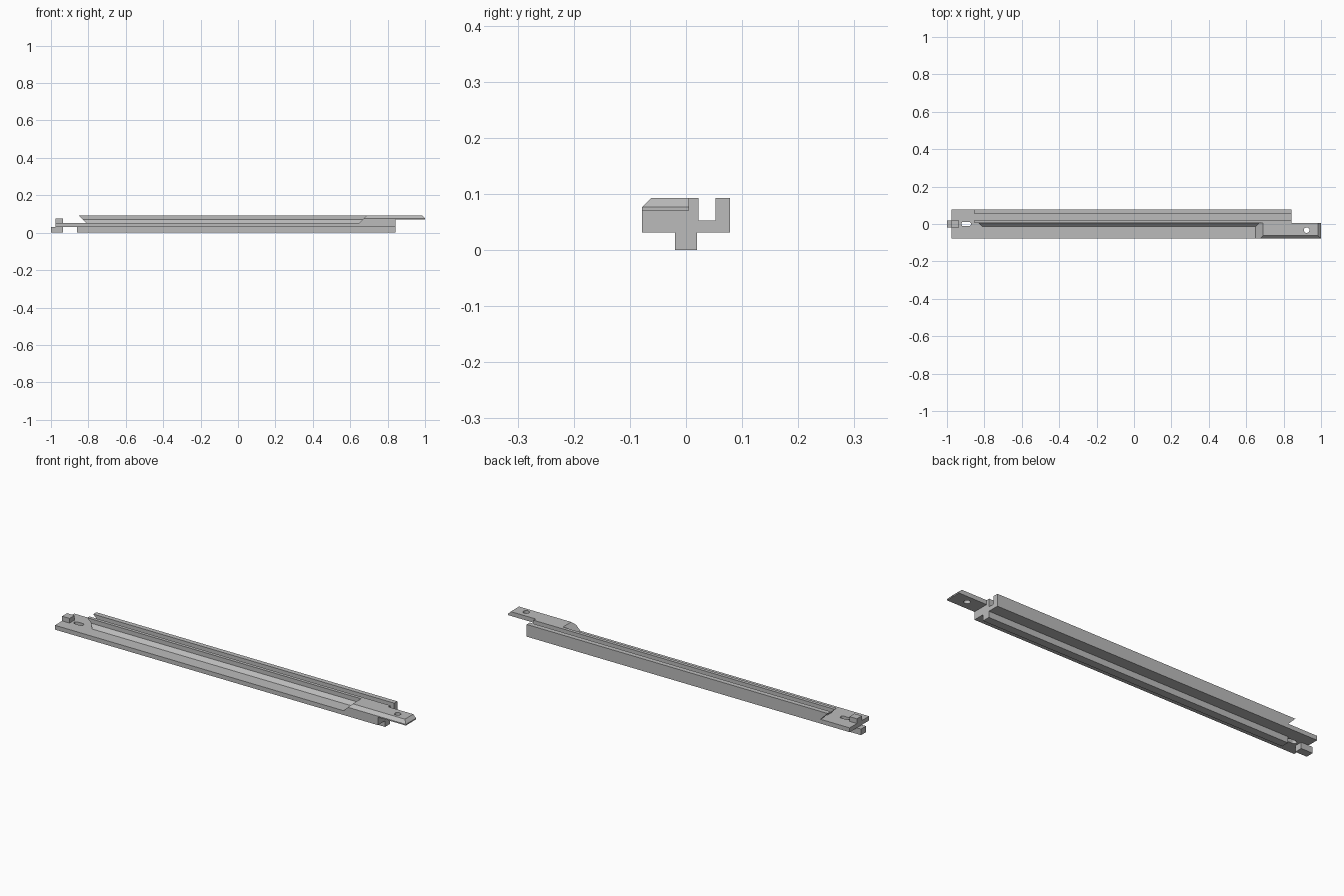
import bpy, bmesh
from math import pi, cos, sin
from mathutils import Vector

cube = bpy.data.objects.get("Cube")
if cube:
    bpy.data.objects.remove(cube)

grey = bpy.data.materials.new("plain grey")
grey.use_nodes = True
grey.diffuse_color = (0.5, 0.5, 0.5, 1)
grey.node_tree.nodes["Principled BSDF"].inputs["Base Color"].default_value = (0.5, 0.5, 0.5, 1)

# Shared levels and widths
BACK, FRONT = 0.078, -0.078
BED, DECK, TOP = 0.031, 0.053, 0.093
LIP, UNDER = 0.077, 0.071
STEM = 0.02
END = 0.843
RIB_FRONT = 0.005


def prism(name, profile, axis, start, stop, cuts=()):
    """Extrude a 2D profile along an axis, then slice off corners by (point, outward normal)."""
    def place(a, b):
        return {"x": (start, a, b), "y": (a, start, b), "z": (a, b, start)}[axis]
    move = Vector([stop - start if c == axis else 0 for c in "xyz"])
    bm = bmesh.new()
    face = bm.faces.new([bm.verts.new(place(a, b)) for a, b in profile])
    result = bmesh.ops.extrude_face_region(bm, geom=[face])
    new_verts = [g for g in result["geom"] if isinstance(g, bmesh.types.BMVert)]
    bmesh.ops.translate(bm, verts=new_verts, vec=move)
    for point, normal in cuts:
        cut = bmesh.ops.bisect_plane(bm, geom=bm.verts[:] + bm.edges[:] + bm.faces[:],
                                     dist=1e-5, plane_co=point, plane_no=normal, clear_outer=True)
        edges = [g for g in cut["geom_cut"] if isinstance(g, bmesh.types.BMEdge)]
        bmesh.ops.holes_fill(bm, edges=edges)
    bmesh.ops.recalc_face_normals(bm, faces=bm.faces[:])
    mesh = bpy.data.meshes.new(name)
    bm.to_mesh(mesh)
    bm.free()
    mesh.materials.append(grey)
    obj = bpy.data.objects.new(name, mesh)
    bpy.context.collection.objects.link(obj)
    return obj


def rect(a0, a1, b0, b1):
    return [(a0, b0), (a1, b0), (a1, b1), (a0, b1)]


def drill(target, name, x, y, radius, stretch=0.0):
    """Cut a round hole, or a slot when stretched along x."""
    outline = []
    for side, first in ((1, -pi / 2), (-1, pi / 2)):
        for i in range(12):
            angle = first + pi * (i + 0.5) / 12
            outline.append((x + side * stretch + radius * cos(angle), y + radius * sin(angle)))
    cutter = prism(name, outline, "z", -0.1, 0.2)
    cutter.hide_render = True
    cutter.hide_set(True)
    cutter.display_type = "WIRE"
    mod = target.modifiers.new(name, "BOOLEAN")
    mod.operation = "DIFFERENCE"
    mod.solver = "EXACT"
    mod.object = cutter
    bpy.context.view_layer.update()
    baked = bpy.data.meshes.new_from_object(target.evaluated_get(bpy.context.evaluated_depsgraph_get()))
    target.modifiers.clear()
    target.data = baked
    bpy.data.objects.remove(cutter)


# Flat bed with an elongated slot near the right end
bed = prism("bed_plate", rect(FRONT, BACK, BED, DECK), "x", -0.977, END)
drill(bed, "slot_cutter", -0.897, 0, 0.012, 0.014)

# Keel under the bed, and the locating nub beyond its gap
prism("keel", rect(-STEM, STEM, 0, BED), "x", -0.86, END)
prism("end_nub", rect(-STEM, STEM, 0, BED), "x", -1, -0.935)
prism("stop_block", rect(-STEM, STEM, DECK, LIP), "x", -0.977, -0.935)

# Back flange and centre rib with slanted, overhanging ends
slant = [((-0.853, 0, TOP), (-1, 0, -1))]
prism("back_flange", rect(0.053, BACK, DECK, TOP), "x", -0.853, END, slant)
rib = [(-0.013, DECK), (0.022, DECK), (0.022, TOP), (RIB_FRONT, TOP), (RIB_FRONT, UNDER)]
prism("centre_rib", rib, "x", -0.853, END, slant)

# Ramped tongue, chamfered along its front and tip
tongue_side = [(0.65, DECK), (END, DECK), (END, UNDER), (1, UNDER), (1, LIP),
               (0.984, TOP), (0.69, TOP)]
tongue = prism("tongue", tongue_side, "y", FRONT, RIB_FRONT,
               [((0, FRONT, LIP), (0, -1, 1))])
drill(tongue, "hole_cutter", 0.923, -0.033, 0.015)
